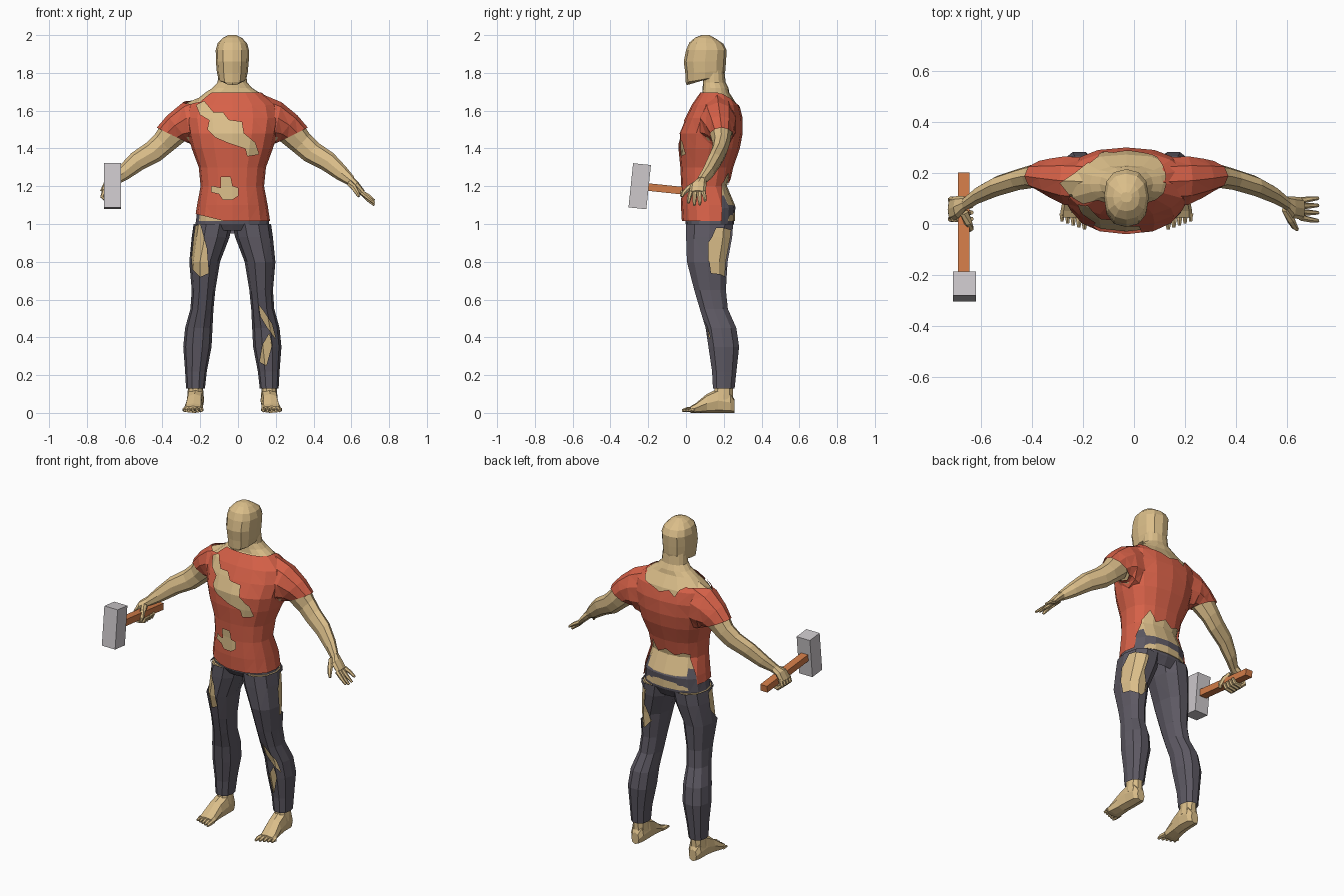
import bpy, bmesh, math
from mathutils import Vector as V

CX = -0.03                      # the figure's own centre line
def mat(name, c):
    m = bpy.data.materials.new(name)
    m.diffuse_color = (*c, 1)
    return m
SKIN = mat("skin", (.70, .51, .25))
RED = mat("red cloth", (.68, .12, .065))
DARK = mat("dark cloth", (.11, .10, .125))
WOOD = mat("wood", (.64, .20, .065))
STEEL = mat("steel", (.61, .58, .60))

def ell(c, u, v, n=10, p=1.0):
    """Ring of n points around c with half axes u and v; p < 1 is boxier."""
    f = lambda t: math.copysign(abs(t) ** p, t) if abs(t) > 1e-6 else 0
    return [V(c) + V(u) * f(math.cos(2 * math.pi * i / n)) + V(v) * f(math.sin(2 * math.pi * i / n))
            for i in range(n)]

def level(z, x0, x1, yf, yb, n=10, p=.9, inset=0, zb=None):
    """Horizontal ring given by its extents; zb lifts the back edge."""
    zb = z if zb is None else zb
    return ell(((x0 + x1) / 2 + CX, (yf + yb) / 2, (z + zb) / 2), ((x1 - x0) / 2 - inset, 0, 0),
               (0, (yb - yf) / 2 - inset, (zb - z) / 2), n, p)

def limb(s, rows, n=8, inset=0):
    """Rings given by (top x, top z, bottom x, bottom z, centre y, half depth)."""
    out = []
    for ax, az, bx, bz, cy, ry in rows:
        u = V((s * (ax - bx) / 2, 0, (az - bz) / 2))
        u *= (u.length - inset) / u.length
        out.append(ell((s * (ax + bx) / 2 + CX, cy, (az + bz) / 2), u, (0, ry - inset, 0), n))
    return out

def tube(pts, radii, n=6):
    """Thin rings along a path, for fingers and toes."""
    pts = [V(p) for p in pts]
    out = []
    for i, p in enumerate(pts):
        t = (pts[min(i + 1, len(pts) - 1)] - pts[max(i - 1, 0)]).normalized()
        a = t.cross(V((.3, 1, .2)) if abs(t.y) < .8 else V((1, 0, 0))).normalized()
        out.append(ell(p, a * radii[i], t.cross(a) * radii[i], n))
    return out

def inside(x, y, poly):
    hit = False
    for (x0, y0), (x1, y1) in zip(poly, poly[1:] + poly[:1]):
        if (y0 > y) != (y1 > y) and x < (x1 - x0) * (y - y0) / (y1 - y0) + x0:
            hit = not hit
    return hit

def tear(bm, poly, j, k, side, limit):
    """Cut a ragged polygon (x and axis j) out of faces beyond limit on axis k."""
    def cut(co, no):
        bx, bj = [p[0] for p in poly], [p[1] for p in poly]
        fs = []
        for f in bm.faces:
            xs, js, ks = ([v.co[a] for v in f.verts] for a in (0, j, k))
            if (max(xs) > min(bx) and min(xs) < max(bx) and max(js) > min(bj)
                    and min(js) < max(bj) and max(side * q for q in ks) > side * limit):
                fs.append(f)
        es = {e for f in fs for e in f.edges}
        vs = {v for f in fs for v in f.verts}
        bmesh.ops.bisect_plane(bm, geom=fs + list(es) + list(vs), plane_co=co, plane_no=no, dist=1e-5)
    lim, no = V(), V()
    lim[k], no[k] = limit, 1
    cut(lim, no)
    for a, b in zip(poly, poly[1:] + poly[:1]):
        co, no = V(), V()
        co[0], co[j] = a
        no[0], no[j] = b[1] - a[1], a[0] - b[0]
        cut(co, no.normalized())
    bad = []
    for f in bm.faces:
        c = f.calc_center_median()
        if side * c[k] > side * limit and inside(c[0], c[j], poly):
            bad.append(f)
    bmesh.ops.delete(bm, geom=bad, context='FACES')

def build(name, m, lofts, caps=True, tears=()):
    bm = bmesh.new()
    for rings in lofts:
        vr = [[bm.verts.new(p) for p in r] for r in rings]
        n = len(vr[0])
        for a, b in zip(vr, vr[1:]):
            for i in range(n):
                bm.faces.new((a[i], a[(i + 1) % n], b[(i + 1) % n], b[i]))
        if caps:
            bm.faces.new(vr[0][::-1])
            bm.faces.new(vr[-1])
    bmesh.ops.recalc_face_normals(bm, faces=bm.faces)
    if tears:
        bmesh.ops.triangulate(bm, faces=bm.faces)
    for t in tears:
        tear(bm, *t)
    me = bpy.data.meshes.new(name)
    bm.to_mesh(me)
    bm.free()
    ob = bpy.data.objects.new(name, me)
    bpy.context.collection.objects.link(ob)
    me.materials.append(m)
    return ob

def leg_ring(s, row, inset=0):
    z, a, b, yf, yb = row
    return level(z, min(s * a, s * b), max(s * a, s * b), yf, yb, 10, .9, inset)

# Shared body profiles: torso (z, half width, front y, back y), shoulder, leg (z, inner, outer, front, back)
TORSO = [(1.015, .20, -.022, .27), (1.10, .187, -.027, .27), (1.20, .168, -.025, .228), (1.30, .178, -.03, .25),
         (1.40, .215, -.04, .285), (1.48, .235, -.04, .30), (1.56, .25, -.005, .30), (1.63, .235, .03, .283),
         (1.695, .155, .075, .24)]
SHOULDER = [(.14, 1.695, .17, 1.38, .165, .10), (.26, 1.645, .21, 1.40, .17, .10),
            (.345, 1.575, .22, 1.425, .18, .08), (.40, 1.51, .237, 1.43, .188, .062)]
LEG = [(1.0, .0, .205, -.005, .255), (.93, .015, .215, -.005, .25), (.8, .065, .228, .0, .225),
       (.65, .09, .215, .04, .215), (.55, .10, .222, .07, .225), (.45, .105, .25, .10, .27),
       (.35, .11, .26, .115, .285), (.22, .135, .25, .135, .27), (.13, .145, .245, .14, .26)]
NECK = [(1.72, .105, .088, .225), (1.75, .078, .09, .21), (1.84, .07, .09, .20)]

# Head and bare torso
build("head", SKIN, [[level(z, -w, w, yf, yb, 12, .85, zb=zb) for z, zb, w, yf, yb in [
    (1.735, 1.78, .045, .003, .16), (1.75, 1.785, .074, -.002, .203), (1.80, 1.81, .082, -.004, .208),
    (1.86, 1.86, .087, -.012, .212), (1.92, 1.92, .088, 0, .215), (1.96, 1.955, .078, .017, .197),
    (1.988, 1.98, .052, .05, .16), (2.0, 2.0, .022, .085, .125)]]])
build("torso", SKIN, [[level(z, -w, w, a, b, 16, .85, .011) for z, w, a, b in TORSO]
                      + [level(z, -w, w, a, b, 16, .95) for z, w, a, b in NECK]]
      + [limb(s, SHOULDER[:3], 10, .011) for s in (1, -1)])

# Torn shirt: chest, belly, ragged back hem, open back collar, shoulder, front hem
build("shirt", RED, [[level(z, -w, w, a, b, 16, .85) for z, w, a, b in TORSO]]
      + [limb(s, SHOULDER, 10) for s in (1, -1)], False, [
    ([(-.22, 1.63), (-.18, 1.65), (-.13, 1.59), (-.08, 1.59), (-.05, 1.55), (.02, 1.54), (.03, 1.48), (.09, 1.43),
      (.11, 1.37), (.05, 1.36), (.04, 1.40), (-.05, 1.43), (-.12, 1.46), (-.16, 1.50), (-.15, 1.55), (-.20, 1.58)],
     2, 1, -1, .12),
    ([(-.14, 1.20), (-.09, 1.19), (-.09, 1.25), (-.04, 1.25), (-.03, 1.20), (0, 1.19), (0, 1.15), (-.03, 1.13),
      (-.08, 1.13), (-.10, 1.16), (-.14, 1.17)], 2, 1, -1, .1),
    ([(-.4, .9), (.4, .9), (.4, 1.19), (.11, 1.20), (.07, 1.27), (.03, 1.21), (-.03, 1.24), (-.08, 1.21),
      (-.13, 1.23), (-.4, 1.17)], 2, 1, 1, .19),
    ([(-.2, 1.75), (-.19, 1.67), (-.14, 1.64), (-.12, 1.60), (-.08, 1.63), (-.02, 1.61), (.04, 1.63), (.09, 1.64),
      (.12, 1.68), (.14, 1.75)], 2, 1, 1, .17),
    ([(-.29, .16), (-.25, .11), (-.2, .08), (-.12, .1), (-.12, .22), (-.18, .24), (-.23, .2)], 1, 2, 1, 1.6),
    ([(-.3, .9), (-.3, 1.07), (-.17, 1.04), (-.11, 1.025), (-.05, 1.01), (-.05, .9)], 2, 1, -1, .19)])

# Torn trousers with bare legs beneath
thigh = [(-.24, .98), (-.20, 1.0), (-.165, .87), (-.155, .74), (-.20, .72), (-.24, .76), (-.25, .88)]
calf_a = [(.11, .57), (.135, .54), (.18, .47), (.20, .39), (.15, .46), (.12, .51)]
calf_b = [(.165, .42), (.18, .36), (.15, .25), (.115, .27), (.13, .36)]
seat = [(.10, .96), (.17, .98), (.20, .85), (.19, .74), (.13, .71), (.085, .76), (.12, .86)]
build("trousers", DARK, [[leg_ring(s, r) for r in LEG] for s in (1, -1)]
      + [[level(z, -w, w, a, b, 16, .85, zb=zb) for z, zb, w, a, b in [
          (.965, .95, .13, .02, .225), (1.0, 1.0, .195, -.002, .253), (1.06, 1.09, .185, -.01, .262),
          (1.13, 1.19, .165, -.014, .217)]]], False,
      [(thigh, 2, 1, -1, .12), (calf_a, 2, 1, -1, .19), (calf_b, 2, 1, -1, .19), (seat, 2, 1, 1, .12)])

for s, tag in ((1, "left"), (-1, "right")):
    build(tag + "_leg", SKIN, [[leg_ring(s, r, .01) for r in LEG]
                               + [leg_ring(s, (.07, .15, .24, .14, .25))]])
    # Foot with five toes, soles flat on the floor
    foot = [[ell((s * x + CX, y, h / 2), (s * w, 0, 0), (0, 0, h / 2), 8, .75)] for y, x, w, h in [
        (.257, .195, .025, .07), (.235, .195, .042, .11), (.17, .195, .046, .13), (.11, .20, .046, .10),
        (.05, .206, .052, .05), (.025, .207, .05, .036)]]
    toes = [tube([(s * (.165 + .021 * i + .002) + CX, .04, .017), (s * (.164 + .022 * i) + CX, .005 + .006 * i, .017),
                  (s * (.164 + .022 * i) + CX, -.021 + .008 * i, .012)], (.014, .013 - .001 * i, .007))
            for i in range(5)]
    build(tag + "_foot", SKIN, [[r[0] for r in foot]] + toes)
    # Arm
    build(tag + "_arm", SKIN, [limb(s, [
        (.365, 1.545, .25, 1.44, .183, .06), (.41, 1.475, .325, 1.38, .187, .046), (.455, 1.43, .38, 1.335, .176, .042),
        (.535, 1.375, .47, 1.29, .15, .04), (.60, 1.305, .555, 1.235, .115, .034),
        (.645, 1.25, .615, 1.205, .08, .026)])])

# Open left hand
palm = limb(1, [(.64, 1.25, .612, 1.21, .083, .025), (.665, 1.225, .638, 1.188, .066, .042),
                (.70, 1.178, .68, 1.152, .06, .044)])
fingers = [tube([(.655, y, 1.167), (.69, y + d, 1.128 + e), (.722, y + d * 1.5, 1.10 + e * 1.2)], (.013, .011, .007))
           for y, d, e in [(.092, .006, .02), (.07, .002, .002), (.047, -.002, 0), (.025, -.008, .01)]]
thumb = tube([(.595, .06, 1.215), (.615, .015, 1.19), (.63, -.012, 1.165), (.64, -.022, 1.145)], (.018, .016, .012, .007))
build("open_hand", SKIN, [palm, thumb] + fingers)

# Right hand gripping the handle
palm = limb(-1, [(.645, 1.25, .615, 1.205, .082, .026), (.678, 1.225, .64, 1.195, .066, .044),
                 (.70, 1.175, .667, 1.16, .058, .048)])
fingers = [tube([(-.705, y, 1.18), (-.718, y, 1.145), (-.69, y, 1.122), (-.65, y, 1.13), (-.635, y, 1.155)],
                (.013, .013, .013, .012, .008)) for y in (.095, .07, .045, .02)]
thumb = tube([(-.665, .045, 1.21), (-.65, .005, 1.195), (-.64, -.018, 1.165), (-.645, -.024, 1.145)], (.018, .016, .013, .008))
build("gripping_hand", SKIN, [palm, thumb] + fingers)

# Sledgehammer
def box(name, m, loc, size):
    bpy.ops.mesh.primitive_cube_add(size=1, location=loc, rotation=(math.radians(-6), 0, 0))
    ob = bpy.context.object
    ob.name, ob.scale = name, size
    ob.data.materials.append(m)
box("hammer_handle", WOOD, (-.667, -.005, 1.175), (.046, .41, .04))
box("hammer_head", STEEL, (-.665, -.245, 1.20), (.09, .095, .235))
